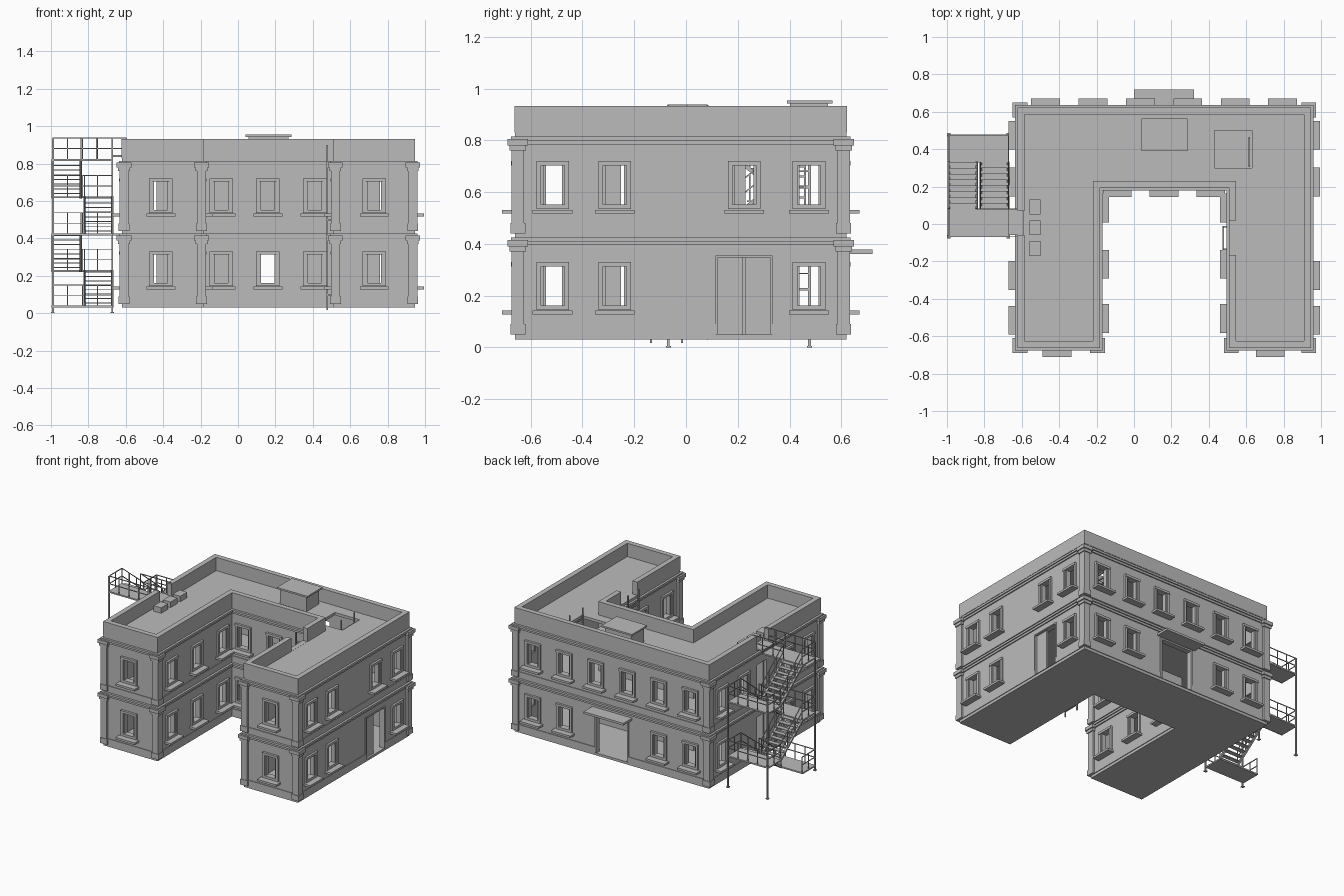
import bpy, bmesh
from mathutils import Vector, Matrix

old = bpy.data.objects.get("Cube")
if old:
    bpy.data.objects.remove(old)

grey = bpy.data.materials.new("plain grey")
grey.use_nodes = True
grey.diffuse_color = (0.5, 0.5, 0.5, 1)
grey.node_tree.nodes["Principled BSDF"].inputs["Base Color"].default_value = (0.5, 0.5, 0.5, 1)


def finish(name, bm):
    bmesh.ops.recalc_face_normals(bm, faces=bm.faces)
    mesh = bpy.data.meshes.new(name)
    bm.to_mesh(mesh)
    bm.free()
    mesh.materials.append(grey)
    ob = bpy.data.objects.new(name, mesh)
    bpy.context.collection.objects.link(ob)
    return ob


def boxes(name, items):
    """One object from boxes given as (x0, x1, y0, y1, z0, z1)."""
    bm = bmesh.new()
    for x0, x1, y0, y1, z0, z1 in items:
        mid = Vector((x0 + x1, y0 + y1, z0 + z1)) / 2
        size = (abs(x1 - x0), abs(y1 - y0), abs(z1 - z0), 1)
        bmesh.ops.create_cube(bm, size=1, matrix=Matrix.Translation(mid) @ Matrix.Diagonal(size))
    return finish(name, bm)


def bars(name, items, r=0.003):
    """One object from square bars running between point pairs."""
    bm = bmesh.new()
    for p, q in items:
        p, q = Vector(p), Vector(q)
        d = q - p
        turn = d.to_track_quat("Z", "Y").to_matrix().to_4x4()
        size = Matrix.Diagonal((2 * r, 2 * r, d.length, 1))
        bmesh.ops.create_cube(bm, size=1, matrix=Matrix.Translation((p + q) / 2) @ turn @ size)
    return finish(name, bm)


# Footprint of the building
L, R, F, B = -0.62, 0.945, -0.66, 0.62
CL, CR, CB = -0.185, 0.51, 0.195


def outline(d):
    l, r, f, b, cl, cr, cb = L - d, R + d, F - d, B + d, CL + d, CR - d, CB - d
    return [(l, f), (cl, f), (cl, cb), (cr, cb), (cr, f), (r, f), (r, b), (l, b)]


def band(name, z0, z1, outer, inner):
    """Hollow ring that follows the footprint."""
    bm = bmesh.new()
    loops = [[bm.verts.new((x, y, z)) for x, y in outline(d)]
             for d, z in ((outer, z0), (outer, z1), (inner, z1), (inner, z0))]
    for a, b in zip(loops, loops[1:] + loops[:1]):
        for i in range(8):
            j = (i + 1) % 8
            bm.faces.new((a[i], a[j], b[j], b[i]))
    return finish(name, bm)


def slab(name, z0, z1, d):
    bm = bmesh.new()
    face = bm.faces.new([bm.verts.new((x, y, z0)) for x, y in outline(d)])
    up = bmesh.ops.extrude_face_region(bm, geom=[face])["geom"]
    bmesh.ops.translate(bm, vec=(0, 0, z1 - z0), verts=[v for v in up if isinstance(v, bmesh.types.BMVert)])
    return finish(name, bm)


def cut(ob, items):
    """Cut boxes out of an object and bake the result."""
    cutter = boxes("cutter", items)
    cutter.hide_render = True
    mod = ob.modifiers.new("cut", "BOOLEAN")
    mod.operation, mod.solver, mod.object = "DIFFERENCE", "EXACT", cutter
    bpy.context.view_layer.update()
    graph = bpy.context.evaluated_depsgraph_get()
    mesh = bpy.data.meshes.new_from_object(ob.evaluated_get(graph))
    ob.modifiers.clear()
    ob.data = mesh
    bpy.data.objects.remove(cutter)


def on_wall(axis, pos, side, u0, u1, d0, d1, z0, z1):
    """Box placed by distance along a wall, depth out of it, and height."""
    a, b = sorted((pos + side * d0, pos + side * d1))
    return (a, b, u0, u1, z0, z1) if axis == "x" else (u0, u1, a, b, z0, z1)


# Walls: axis, position, outward side, window centres, centres left out downstairs
side_windows = (-0.515, -0.275, 0.225, 0.475)
yard_windows = (-0.505, -0.215, 0.085)
back_windows = [-0.473 + 0.2535 * i for i in range(6)]
walls = [
    ("y", F, -1, (-0.412, 0.728), ()),
    ("y", CB, -1, (-0.09, 0.16, 0.41), ()),
    ("y", B, 1, back_windows, back_windows[2:4]),
    ("x", L, -1, side_windows, (0.225,)),
    ("x", R, 1, side_windows, (0.225,)),
    ("x", CL, 1, yard_windows, ()),
    ("x", CR, -1, yard_windows, ()),
]
openings, frames, sills = [], [], []
for axis, pos, side, centres, skip in walls:
    for floor, z in enumerate((0.145, 0.535)):
        for u in centres:
            if floor == 0 and u in skip:
                continue

            def add(group, *dims):
                group.append(on_wall(axis, pos, side, *dims))
            add(openings, u - 0.046, u + 0.046, -0.06, 0.03, z + 0.015, z + 0.17)
            for s in (-1, 1):
                add(frames, u + s * 0.054 - 0.009, u + s * 0.054 + 0.009, -0.025, 0.012, z, z + 0.185)
                add(frames, u + s * 0.041 - 0.005, u + s * 0.041 + 0.005, -0.03, 0.004, z + 0.015, z + 0.17)
            add(frames, u - 0.063, u + 0.063, -0.025, 0.016, z + 0.168, z + 0.185)
            add(frames, u - 0.045, u + 0.045, -0.025, 0.012, z, z + 0.017)
            add(sills, u - 0.077, u + 0.077, -0.01, 0.05, z - 0.018, z - 0.003)

# Door openings
doors = [on_wall("y", B, 1, 0.035, 0.285, -0.06, 0.05, 0.051, 0.345),
         on_wall("x", R, 1, 0.12, 0.33, -0.06, 0.05, 0.051, 0.35),
         on_wall("x", L, -1, -0.04, 0.07, -0.06, 0.05, 0.051, 0.34),
         on_wall("x", L, -1, -0.04, 0.07, -0.06, 0.05, 0.435, 0.72)]

shell = band("walls", 0.03, 0.83, 0, -0.035)
cut(shell, openings + doors)
boxes("window_frames", frames)
boxes("window_sills", sills)

# Floors, roof and parapet
slab("ground_floor", 0.03, 0.05, -0.01)
slab("middle_floor", 0.41, 0.43, -0.02)
roof = slab("roof", 0.815, 0.835, -0.02)
cut(roof, [(0.43, 0.63, 0.3, 0.5, 0.7, 0.9)])
parapet = band("parapet", 0.83, 0.932, 0.002, -0.035)
cut(parapet, [(0.45, 0.6, -0.165, 0.02, 0.836, 1), (-0.7, -0.55, -0.06, 0.07, 0.836, 1)])

# Horizontal mouldings
base = band("base_moulding", 0.05, 0.09, 0.005, -0.01)
cut(base, doors)
for name, z0, z1, d in (("lower_cornice", 0.395, 0.41, 0.008), ("lower_cornice_lip", 0.41, 0.425, 0.016),
                        ("upper_cornice", 0.785, 0.8, 0.008), ("upper_cornice_lip", 0.8, 0.815, 0.016)):
    band(name, z0, z1, d, -0.01)
sill_band = band("upper_base_moulding", 0.44, 0.475, 0.005, -0.01)
cut(sill_band, doors)

# Corner pilasters with stepped capitals
pilasters = []
corners = [(L, F, -1, -1), (CL, F, 1, -1), (CR, F, -1, -1), (R, F, 1, -1), (L, B, -1, 1), (R, B, 1, 1)]
for x, y, sx, sy in corners:
    for z in (0.05, 0.44):
        for out, inn, z0, z1 in ((0.014, 0.035, 0, 0.34), (0.018, 0.04, 0, 0.04),
                                 (0.021, 0.042, 0.32, 0.34), (0.029, 0.05, 0.34, 0.365)):
            pilasters.append((x + sx * out, x - sx * inn, y + sy * out, y - sy * inn, z + z0, z + z1))
boxes("corner_pilasters", pilasters)

# Entrances
boxes("back_canopy", [(0, 0.32, B - 0.01, 0.72, 0.362, 0.378)])
boxes("back_door_frame", [(0.025, 0.037, 0.59, 0.628, 0.05, 0.355), (0.283, 0.295, 0.59, 0.628, 0.05, 0.355),
                          (0.025, 0.295, 0.59, 0.628, 0.343, 0.355)])
boxes("side_door_frame", [(0.91, 0.952, 0.113, 0.122, 0.05, 0.355), (0.91, 0.952, 0.326, 0.335, 0.05, 0.355),
                          (0.91, 0.952, 0.113, 0.335, 0.347, 0.355)])
boxes("side_door_leaf", [(0.925, 0.935, 0.12, 0.22, 0.05, 0.35)])
boxes("escape_doors", [(-0.6, -0.49, -0.04, -0.03, z, z + 0.285) for z in (0.052, 0.435)])

# Rooftop details
boxes("skylight", [(0.055, 0.27, 0.402, 0.548, 0.83, 0.943), (0.04, 0.285, 0.39, 0.565, 0.943, 0.955)])
boxes("roof_units", [(-0.56, -0.5, y, y + 0.08, 0.83, 0.875) for y in (-0.17, -0.06, 0.05)])

# Ladders: courtyard wall and roof hatch
ladder = [((0.477, y, 0.018), (0.477, y, 0.9)) for y in (-0.135, -0.015)]
ladder += [((0.477, -0.135, 0.06 + 0.035 * i), (0.477, -0.015, 0.06 + 0.035 * i)) for i in range(22)]
ladder += [((0.477, y, z), (CR, y, z)) for y in (-0.135, -0.015) for z in (0.1, 0.5, 0.8)]
bars("yard_ladder", ladder, 0.004)
hatch = [((0.615, y, 0.43), (0.615, y, 0.9)) for y in (0.31, 0.46)]
hatch += [((0.615, 0.31, 0.46 + 0.04 * i), (0.615, 0.46, 0.46 + 0.04 * i)) for i in range(10)]
bars("hatch_ladder", hatch, 0.004)

# Fire escape: landings, flights and railings
X0, X1, XA, XB = -0.99, -0.672, -0.84, -0.82
Y0, Y1, Y2, Y3 = -0.068, 0.08, 0.33, 0.477
H = 0.112
front_levels, back_levels = (0.04, 0.425, 0.825), (0.23, 0.625)
landings = [(X0 - 0.006, X1, Y0, Y1, z - 0.01, z) for z in front_levels]
landings += [(X0 - 0.006, X1, Y2, Y3, z - 0.01, z) for z in back_levels]
landings += [(X1, x, Y0 + 0.01, Y1, z - 0.01, z) for x, z in ((L, 0.425), (-0.59, 0.845))]
boxes("escape_landings", landings)

treads, stringers, rails = [], [], []


def rail(p, q, posts):
    """Handrail, middle rail and posts between two floor points."""
    p, q = Vector(p), Vector(q)
    for h in (H, H / 2):
        rails.append((p + Vector((0, 0, h)), q + Vector((0, 0, h))))
    for i in range(posts):
        foot = p.lerp(q, i / (posts - 1))
        rails.append((foot, foot + Vector((0, 0, H))))


levels = (0.04, 0.23, 0.425, 0.625, 0.825)
STEPS = 8
for n, (z0, z1) in enumerate(zip(levels, levels[1:])):
    xa, xb = (XB, X1) if n % 2 == 0 else (X0, XA)
    ya, yb = (Y1, Y2) if n % 2 == 0 else (Y2, Y1)
    for i in range(STEPS):
        y = ya + (yb - ya) * (i + 0.5) / STEPS
        z = z0 + (z1 - z0) * (i + 0.7) / STEPS
        treads.append((xa, xb, y - 0.016, y + 0.016, z - 0.005, z))
    for x in (xa, xb):
        stringers.append(((x, ya, z0 - 0.005), (x, yb, z1 - 0.005)))
        rail((x, ya, z0), (x, yb, z1), 4)
for z in front_levels:
    rail((X0, Y0, z), (X0, Y1, z), 3)
    rail((X0, Y0, z), (X1, Y0, z), 5)
rail((X1, Y0, 0.825), (-0.595, Y0, 0.825), 2)
rail((X1, Y1, 0.825), (-0.595, Y1, 0.825), 2)
rail((XA, Y1, 0.825), (X1, Y1, 0.825), 3)
for z in back_levels:
    rail((X0, Y3, z), (X1, Y3, z), 5)
    rail((X0, Y2, z), (X0, Y3, z), 3)
    rail((X1, Y2, z), (X1, Y3, z), 3)
boxes("escape_treads", treads)
bars("escape_stringers", stringers, 0.007)
bars("escape_railings", rails, 0.0025)
posts = [((x, y, 0), (x, y, top)) for x in (X0, X1) for y, top in ((Y0, 0.935), (Y3, 0.737))]
bars("escape_posts", posts, 0.005)
boxes("escape_feet", [(p[0] - 0.01, p[0] + 0.01, p[1] - 0.01, p[1] + 0.01, 0, 0.006) for p, q in posts])
